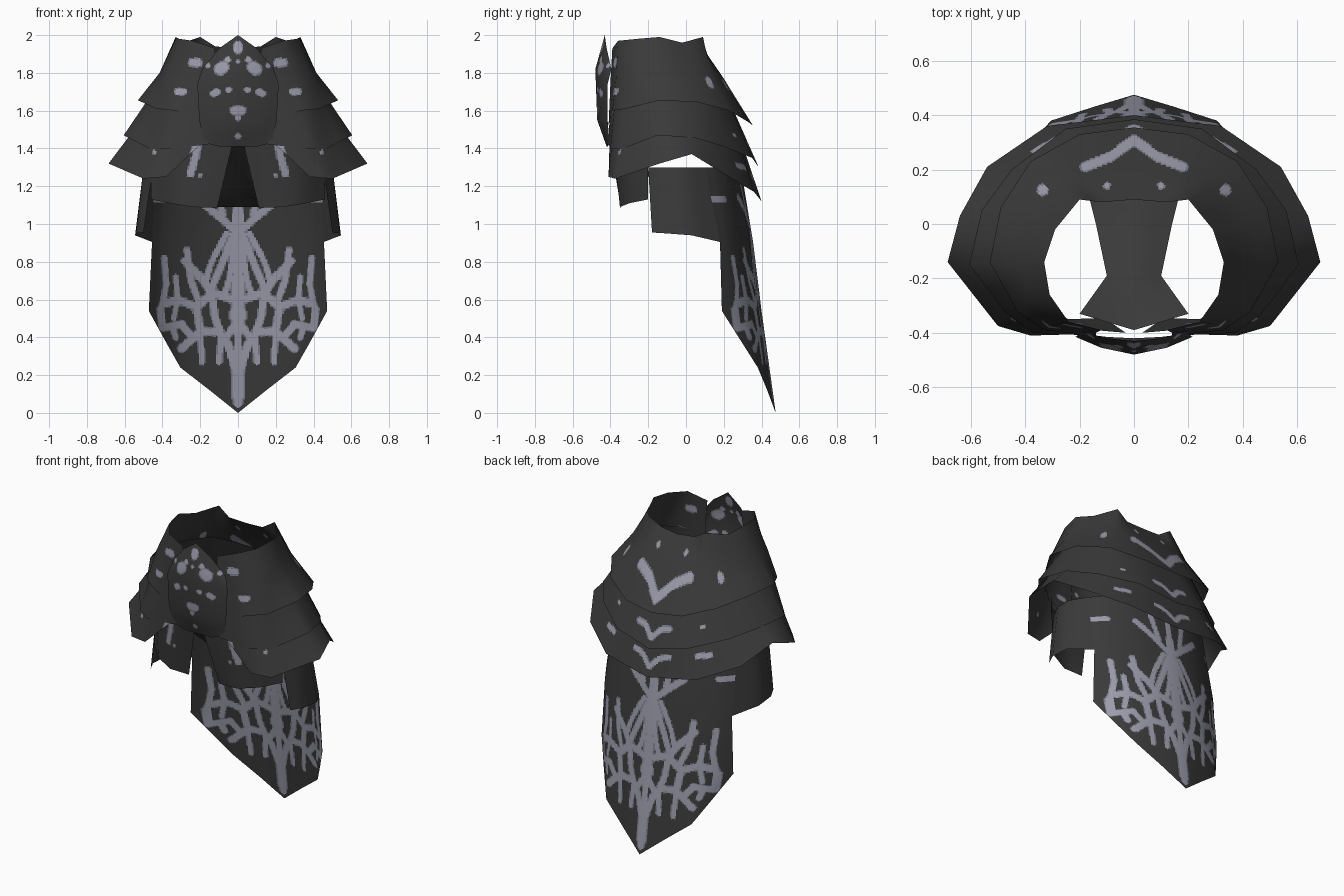
import bpy, math
from mathutils import Vector

def material(name, rgb):
    m = bpy.data.materials.new(name)
    m.diffuse_color = (*rgb, 1)
    return m

MATS = [material("charcoal_cloth", (0.042, 0.042, 0.042)),
        material("pale_grey_pattern", (0.33, 0.33, 0.41)),
        material("dim_grey_pattern", (0.2, 0.205, 0.25))]

def seg_dist(px, py, a, b):
    dx, dy = b[0] - a[0], b[1] - a[1]
    l2 = dx * dx + dy * dy
    t = 0 if l2 == 0 else max(0, min(1, ((px - a[0]) * dx + (py - a[1]) * dy) / l2))
    return math.hypot(px - a[0] - t * dx, py - a[1] - t * dy)

def paint(c, strokes):
    """Material of a face centre; stroke = (radius, axis, side of y, points in |x| and axis)."""
    best = 9
    for r, axis, side, pts in strokes:
        if side * c.y < 0:
            continue
        for a, b in zip(pts, pts[1:] + pts[-1:]):
            best = min(best, seg_dist(abs(c.x), c[axis], a, b) / r)
    return 1 if best < 0.78 else 2 if best < 1 else 0

def sheet(name, rows, strokes=(), cell=0.012):
    """Cloth sheet through a coarse grid of points, finely divided, with smooth normals."""
    g = [[Vector(p) for p in row] for row in rows]
    nr, nc = len(g) - 1, len(g[0]) - 1

    def at(v, u):
        v, u = max(0, min(nr, v)), max(0, min(nc, u))
        i, j = min(int(v), nr - 1), min(int(u), nc - 1)
        return g[i][j].lerp(g[i][j + 1], u - j).lerp(g[i + 1][j].lerp(g[i + 1][j + 1], u - j), v - i)

    def steps(n, length):
        out = [0.0]
        for k in range(n):
            m = max(1, round(length(k) / cell))
            out += [k + (q + 1) / m for q in range(m)]
        return out
    us = steps(nc, lambda k: max((r[k + 1] - r[k]).length for r in g))
    vs = steps(nr, lambda k: max((g[k + 1][j] - g[k][j]).length for j in range(nc + 1)))
    w = len(us)
    verts = [at(v, u) for v in vs for u in us]
    norms = [(at(v + .5, u) - at(v - .5, u)).cross(at(v, u + .5) - at(v, u - .5)).normalized()
             for v in vs for u in us]
    faces = [(i * w + j, (i + 1) * w + j, (i + 1) * w + j + 1, i * w + j + 1)
             for i in range(len(vs) - 1) for j in range(w - 1)]
    me = bpy.data.meshes.new(name)
    me.from_pydata(verts, [], faces)
    for m in MATS:
        me.materials.append(m)
    for p in me.polygons:
        p.use_smooth = True
        if strokes:
            p.material_index = paint(p.center, strokes)
    me.normals_split_custom_set_from_vertices(norms)
    ob = bpy.data.objects.new(name, me)
    bpy.context.collection.objects.link(ob)

def flip(row):
    return [(-x, y, z) for x, y, z in reversed(row)]

def whole(row):
    """Half row from the middle outwards -> full symmetric row."""
    return flip(row[1:]) + row

def both(name, rows, strokes=()):
    sheet(name + "_right", rows, strokes)
    sheet(name + "_left", [flip(r) for r in rows], strokes)

# Long pointed back cape with its web pattern
cape = [[(0, .29, 1.3), (.15, .27, 1.3), (.28, .23, 1.3), (.38, .17, 1.3), (.44, .1, 1.3)],
        [(0, .355, .905), (.17, .335, .905), (.3, .29, .905), (.4, .235, .905), (.455, .18, .905)],
        [(0, .40, .54), (.16, .385, .54), (.3, .34, .54), (.41, .265, .55), (.472, .19, .54)],
        [(0, .475, 0), (.15, .43, .12), (.305, .38, .24), (.39, .285, .39), (.472, .19, .54)]]
web = [(.024, [(0, .05), (0, 1.25)]), (.04, [(0, .1), (0, .24)]), (.045, [(0, .5), (0, .7)]),
       (.035, [(0, 1.0), (0, 1.07)]), (.022, [(.02, .97), (.09, 1.03), (.22, 1.14)]),
       (.02, [(.08, 1.05), (.12, 1.22)]), (.022, [(.02, .95), (.09, .78), (.15, .64)]),
       (.018, [(.02, .88), (.04, .74), (.07, .62)]), (.018, [(.06, .95), (.14, .8), (.17, .7)]),
       (.024, [(.03, .6), (.14, .64), (.2, .72), (.28, .8)]), (.02, [(.27, .86), (.25, .7), (.21, .6)]),
       (.022, [(.14, .64), (.12, .5), (.09, .42)]), (.024, [(.15, .62), (.22, .56), (.2, .44)]),
       (.024, [(.22, .56), (.32, .6), (.38, .58)]), (.018, [(.39, .82), (.38, .68), (.41, .53)]),
       (.016, [(.33, .72), (.32, .6), (.34, .5)]), (.022, [(.41, .55), (.4, .45), (.3, .47), (.24, .4)]),
       (.024, [(.02, .25), (.05, .36), (.1, .43), (.2, .43), (.3, .34)]),
       (.018, [(.2, .42), (.19, .27)]), (.018, [(.09, .42), (.1, .27)]), (.018, [(.35, .46), (.33, .4)]),
       (.02, [(.38, 1.13), (.45, 1.13)]), (.022, [(.03, .45), (.06, .4)])]
sheet("back_cape", [whole(r) for r in cape], [(r, 2, 1, p) for r, p in web])

# Side wings of the robe
both("side_wing",
     [[(.44, .1, 1.3), (.5, .0, 1.3), (.5, -.1, 1.3), (.45, -.2, 1.3)],
      [(.455, .18, .905), (.545, .03, .94), (.54, -.1, .95), (.5, -.18, .955)]])

# Three overlapping shoulder mantles, listed from back middle to front
neck = [(0, .09, 1.93), (.12, .08, 1.94), (.2, .09, 1.99), (.29, -.02, 1.96),
        (.33, -.14, 1.99), (.31, -.26, 1.98), (.24, -.36, 1.97), (.12, -.39, 1.93)]
mid = [(0, .2, 1.77), (.16, .19, 1.78), (.29, .13, 1.8), (.38, 0, 1.8),
       (.415, -.14, 1.8), (.39, -.28, 1.79), (.3, -.37, 1.77), (.14, -.4, 1.75)]
hem1 = [(0, .355, 1.52), (.2, .33, 1.54), (.38, .23, 1.6), (.49, .06, 1.645),
        (.53, -.14, 1.655), (.43, -.32, 1.61), (.33, -.39, 1.6), (.14, -.41, 1.52)]
hem2 = [(0, .385, 1.30), (.25, .35, 1.35), (.45, .2, 1.41), (.56, .05, 1.455),
        (.605, -.15, 1.47), (.47, -.33, 1.4), (.37, -.4, 1.4), (.16, -.41, 1.42)]
hem3 = [(0, .40, 1.12), (.32, .36, 1.17), (.54, .21, 1.26), (.64, .03, 1.37),
        (.685, -.14, 1.32), (.5, -.375, 1.24), (.38, -.41, 1.25), (.2, -.405, 1.42)]
top2 = [(x, y, z - .05) for x, y, z in mid]
top3 = [tuple(Vector(a).lerp(Vector(b), .4) - Vector((0, 0, .06))) for a, b in zip(top2, hem2)]
sheet("upper_mantle", [whole(r) for r in (neck, mid, hem1)],
      [(.02, 1, 1, [(0, .31), (.08, .25), (.18, .21)]), (.022, 1, 1, [(.335, .125)]),
       (.014, 1, 1, [(.1, .14)]), (.025, 2, -1, [(.21, 1.855), (.24, 1.855)]),
       (.02, 2, -1, [(.29, 1.7), (.32, 1.7)])])
sheet("middle_mantle", [whole(r) for r in (top2, hem2)],
      [(.018, 2, 1, [(0, 1.36), (.06, 1.42), (.11, 1.43)]), (.015, 2, 1, [(.3, 1.47)]),
       (.014, 2, -1, [(.2, 1.59), (.25, 1.59)])])
sheet("lower_mantle", [whole(r) for r in (top3, hem3)],
      [(.018, 2, 1, [(0, 1.18), (.06, 1.24), (.12, 1.26)]), (.018, 2, 1, [(.3, 1.3), (.36, 1.31)]),
       (.02, 2, -1, [(.22, 1.44), (.24, 1.34)]), (.013, 2, -1, [(.44, 1.38)])])

# Front panels hanging below the collar
both("front_panel",
     [[(.46, -.2, 1.45), (.36, -.33, 1.45), (.2, -.385, 1.45), (.03, -.4, 1.42)],
      [(.46, -.2, 1.13), (.36, -.3, 1.11), (.24, -.35, 1.09), (.11, -.345, 1.085)]],
     [(.022, 2, -1, [(.21, 1.42), (.23, 1.34), (.25, 1.27)]), (.012, 2, -1, [(.2, 1.26)])])

# Pointed collar bib
bib = [[(0, -.43, 2), (.1, -.42, 1.93), (.19, -.395, 1.82)],
       [(0, -.48, 1.82), (.12, -.455, 1.79), (.215, -.415, 1.74)],
       [(0, -.47, 1.55), (.12, -.45, 1.55), (.205, -.415, 1.55)],
       [(0, -.42, 1.41), (.1, -.415, 1.41), (.18, -.405, 1.43)]]
spots = [(.025, [(0, 1.925), (0, 1.945)]), (.035, [(.08, 1.83), (.095, 1.82)]), (.018, [(.055, 1.87)]),
         (.012, [(0, 1.86)]), (.018, [(.05, 1.71)]), (.02, [(.11, 1.7), (.13, 1.69)]),
         (.016, [(.16, 1.84)]), (.026, [(0, 1.6), (.02, 1.6)]), (.015, [(0, 1.56)]), (.018, [(0, 1.465)])]
sheet("collar_bib", [flip(whole(r)) for r in bib], [(r, 2, -1, p) for r, p in spots], .008)

# Inner cloth running from the collar to the back
sheet("inner_strap", [whole(r) for r in (
    [(0, -.39, 1.41), (.2, -.33, 1.4)], [(0, -.2, 1.28), (.1, -.19, 1.24)],
    [(0, 0, 1.16), (.14, 0, 1.12)], [(0, .28, 1.09), (.2, .24, 1.09)])], cell=.05)
